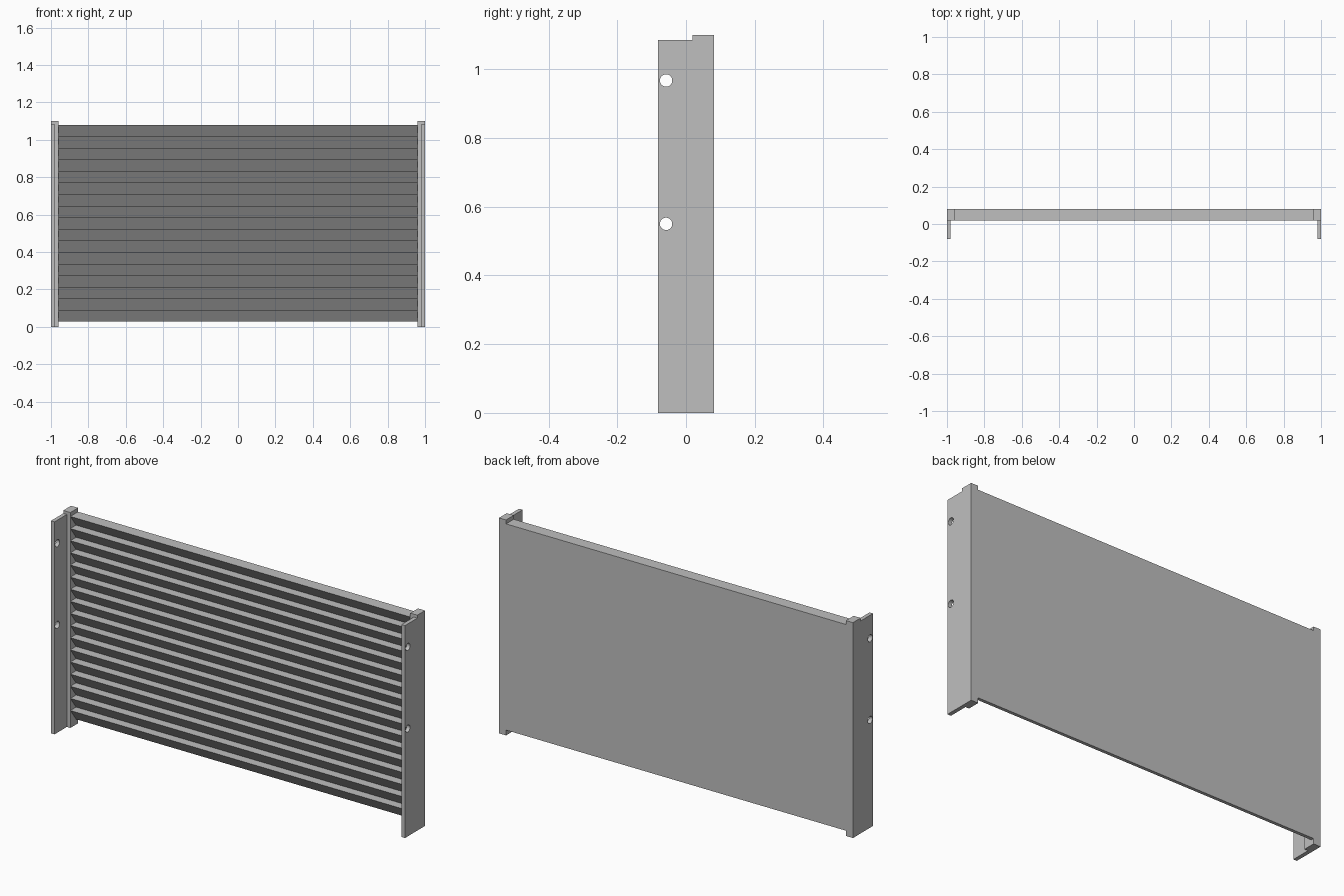
import bpy
import bmesh
from mathutils import Matrix, Vector

if "Cube" in bpy.data.objects:
    bpy.data.objects.remove(bpy.data.objects["Cube"], do_unlink=True)

# Overall sizes
BACK, FACE, FRONT = 0.081, 0.0185, -0.081
POST_TOP, FLANGE_TOP = 1.10, 1.085
POST_IN, FLANGE_IN = 0.96, 0.98
PANEL_LOW, PANEL_HIGH, SLATS, LEDGE = 0.027, 1.08, 17, 0.046

grey = bpy.data.materials.new("plain grey")
grey.use_nodes = True
grey.diffuse_color = (0.52, 0.52, 0.52, 1)
grey.node_tree.nodes["Principled BSDF"].inputs["Base Color"].default_value = grey.diffuse_color


def finish(name, bm):
    bmesh.ops.recalc_face_normals(bm, faces=bm.faces)
    mesh = bpy.data.meshes.new(name)
    bm.to_mesh(mesh)
    bm.free()
    mesh.materials.append(grey)
    obj = bpy.data.objects.new(name, mesh)
    bpy.context.collection.objects.link(obj)
    return obj


def extrude(name, points, direction):
    """Extrude a closed outline along a direction."""
    bm = bmesh.new()
    face = bm.faces.new([bm.verts.new(p) for p in points])
    grown = bmesh.ops.extrude_face_region(bm, geom=[face])["geom"]
    moved = [v for v in grown if isinstance(v, bmesh.types.BMVert)]
    bmesh.ops.translate(bm, verts=moved, vec=Vector(direction))
    return finish(name, bm)


def cut(target, cutter):
    """Subtract the cutter, then discard it."""
    cutter.hide_render = True
    mod = target.modifiers.new("cut", "BOOLEAN")
    mod.operation = "DIFFERENCE"
    mod.solver = "EXACT"
    mod.object = cutter
    bpy.context.view_layer.objects.active = target
    bpy.ops.object.modifier_apply(modifier=mod.name)
    bpy.data.objects.remove(cutter, do_unlink=True)


# Louvred panel: sawtooth front with level ledges and undercut faces
pitch = (PANEL_HIGH - PANEL_LOW) / SLATS
outline = [(BACK, PANEL_HIGH), (BACK, PANEL_LOW)]
for i in range(SLATS):
    low = PANEL_LOW + i * pitch
    outline += [(FACE + LEDGE, low), (FACE, low + pitch)]
extrude("louvred_panel", [(-POST_IN, y, z) for y, z in outline], (2 * POST_IN, 0, 0))

# Side brackets: L-section with a lowered flange top and two bolt holes
for side, sign in (("left", 1), ("right", -1)):
    section = [(1, FRONT), (1, BACK), (POST_IN, BACK), (POST_IN, FACE),
               (FLANGE_IN, FACE), (FLANGE_IN, FRONT)]
    bracket = extrude(side + "_bracket", [(sign * x, y, 0) for x, y in section],
                      (0, 0, POST_TOP))
    step = [(sign * 0.9, y, z) for y, z in ((FRONT - 0.1, FLANGE_TOP), (FACE, FLANGE_TOP),
                                            (FACE, 1.2), (FRONT - 0.1, 1.2))]
    cut(bracket, extrude("step_cutter", step, (sign * 0.2, 0, 0)))
    for height in (0.55, 0.967):
        bm = bmesh.new()
        bmesh.ops.create_cone(bm, cap_ends=True, segments=32, radius1=0.018,
                              radius2=0.018, depth=0.2,
                              matrix=Matrix.Translation((sign, -0.058, height))
                              @ Matrix.Rotation(1.5707963, 4, "Y"))
        cut(bracket, finish("hole_cutter", bm))
